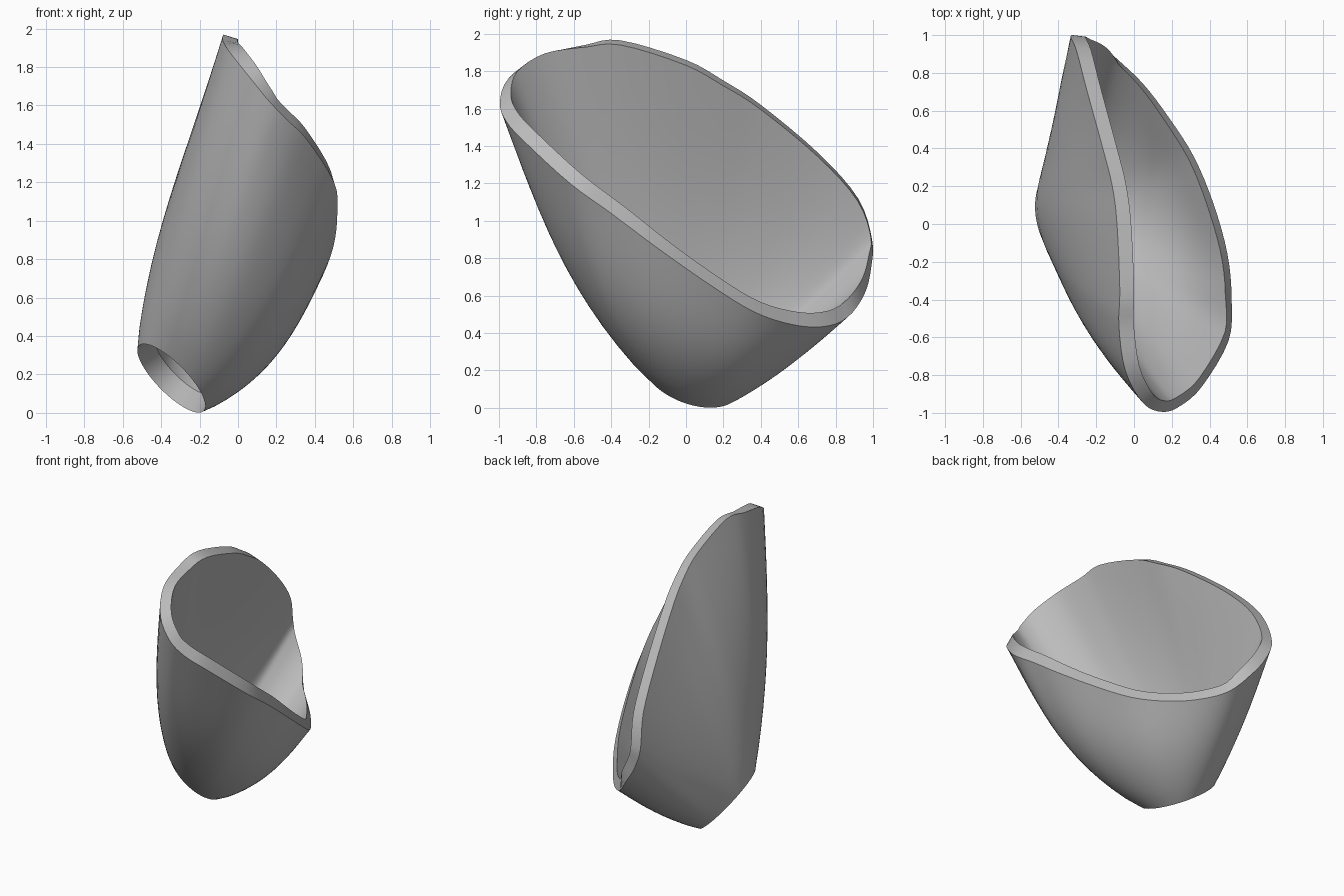
import bpy, bmesh, math
from mathutils import Vector

if "Cube" in bpy.data.objects:
    bpy.data.objects.remove(bpy.data.objects["Cube"], do_unlink=True)

SIDES, RINGS, WALL = 92, 14, 0.08

# Outline of the slanted mouth, starting at the high side and running to the front
RIM = [Vector(p) for p in (
    (-.09, 0, 1.86), (-.075, -.35, 1.965), (-.08, -.54, 1.94), (-.045, -.78, 1.88),
    (.05, -.95, 1.76), (.155, -.995, 1.63), (.25, -.96, 1.53), (.36, -.86, 1.42),
    (.5, -.62, 1.2), (.517, -.4, 1.04), (.495, -.16, .86), (.42, .11, .67),
    (.315, .36, .515), (.18, .57, .445), (.05, .74, .435), (-.08, .865, .485),
    (-.19, .955, .61), (-.285, .99, .75), (-.335, .995, .9), (-.305, .92, 1.12),
    (-.25, .71, 1.36), (-.165, .4, 1.62), (-.115, .2, 1.75))]

# Small oval hole at the foot, facing down, forward and to the side
HOLE_CENTRE = Vector((-.347, .03, .18))
HOLE_LONG = Vector((-.168, -.02, .17))
HOLE_SHORT = Vector((.055, -.265, .055))
HOLE_INWARD = HOLE_SHORT.cross(HOLE_LONG).normalized()
if HOLE_INWARD.x < 0:
    HOLE_INWARD.negate()


def rim_point(u):
    """Smooth closed curve through the rim points, u from 0 to 1."""
    s = u * len(RIM)
    i, f = int(s), s - int(s)
    a, b, c, d = (RIM[(i + k) % len(RIM)] for k in (-1, 0, 1, 2))
    return .5 * (2 * b + (c - a) * f + (2 * a - 5 * b + 4 * c - d) * f ** 2
                 + (3 * b - a - 3 * c + d) * f ** 3)


def hole_point(u, scale=1):
    w = 2 * math.pi * u
    return HOLE_CENTRE + scale * (math.cos(w) * HOLE_LONG + math.sin(w) * HOLE_SHORT)


params = [i / SIDES for i in range(SIDES)]
outer_rim = [rim_point(u) for u in params]
outer_hole = [hole_point(u) for u in params]
centre = sum(outer_rim, Vector()) / SIDES
axis = (centre - HOLE_CENTRE).normalized()

# Outward bulge direction and amount for each strip of the wall
bulge = []
for i, u in enumerate(params):
    out = (outer_rim[i] + outer_hole[i] - centre - HOLE_CENTRE) / 2
    out = (out - axis * out.dot(axis)).normalized()
    w = 2 * math.pi * u
    bulge.append(out * (.072 + .035 * math.sin(w) - .015 * math.cos(w)
                        - .018 * math.sin(2 * w)))

# Inner edges: the rim moved in across the wall, the hole moved up its short throat
inner_rim = []
for i, p in enumerate(outer_rim):
    along = outer_rim[(i + 1) % SIDES] - outer_rim[i - 1]
    slope = p - outer_hole[i] - bulge[i] * 2
    n = along.cross(slope).normalized()
    if n.dot(centre - p) < 0:
        n.negate()
    # the lip tips upward on the low side and at the front end
    n.x = max(n.x, .3 * n.x)
    n.y *= .65 - .35 * p.y
    n.z += .9 * max(0, -p.y - .4)
    inner_rim.append(p + n.normalized() * WALL)
inner_hole = [hole_point(u, .85) + HOLE_INWARD * .1 for u in params]


def wall_ring(bm, low, high, t):
    k = math.sin(math.pi * t ** .8)
    return [bm.verts.new(a.lerp(b, t) + o * k) for a, b, o in zip(low, high, bulge)]


# Hollow cup: outer wall up, lip across, inner wall down, throat closed
bm = bmesh.new()
steps = [r / RINGS for r in range(RINGS + 1)]
loops = [wall_ring(bm, outer_hole, outer_rim, t) for t in steps]
loops += [wall_ring(bm, inner_hole, inner_rim, t) for t in reversed(steps)]
for a, b in zip(loops, loops[1:] + loops[:1]):
    for i in range(SIDES):
        j = (i + 1) % SIDES
        bm.faces.new((a[i], a[j], b[j], b[i]))
bmesh.ops.recalc_face_normals(bm, faces=bm.faces)
mesh = bpy.data.meshes.new("cup_shell")
bm.to_mesh(mesh)
bm.free()
cup = bpy.data.objects.new("cup_shell", mesh)
bpy.context.collection.objects.link(cup)

# Plain grey
grey = bpy.data.materials.new("plain_grey")
grey.use_nodes = True
colour = (.5, .5, .5, 1)
grey.diffuse_color = colour
grey.node_tree.nodes["Principled BSDF"].inputs["Base Color"].default_value = colour
mesh.materials.append(grey)

bpy.ops.object.select_all(action='DESELECT')
cup.select_set(True)
bpy.context.view_layer.objects.active = cup
bpy.ops.object.shade_smooth_by_angle(angle=math.radians(35))
